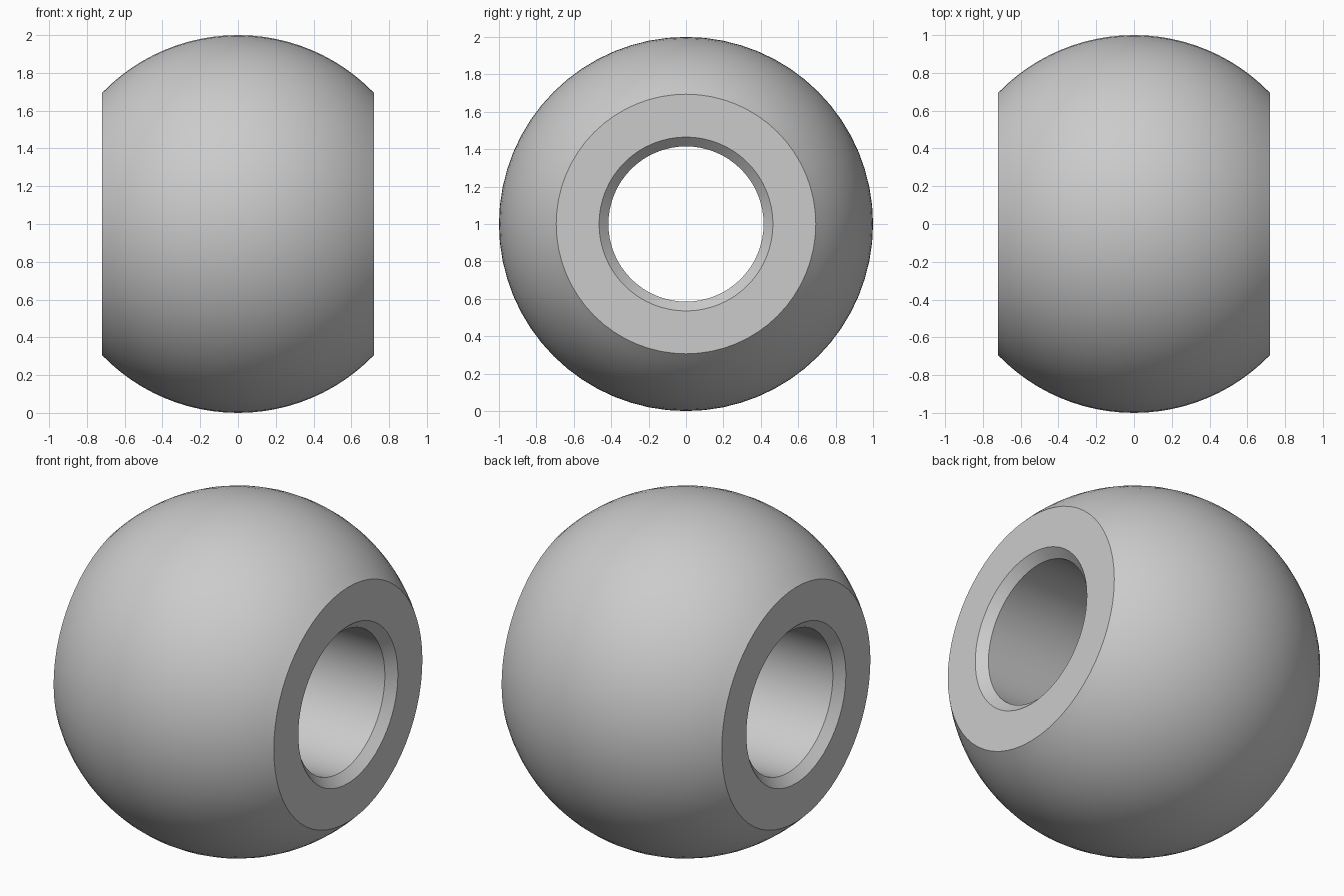
import bpy, bmesh, math
from mathutils import Vector

cube = bpy.data.objects.get("Cube")
if cube:
    bpy.data.objects.remove(cube, do_unlink=True)

RADIUS, HALF_WIDTH = 1.0, 0.72
BORE, CHAMFER = 0.415, 0.05
SEGMENTS, ARC_STEPS = 64, 24

# Plain grey material
grey = bpy.data.materials.new("plain_grey")
grey.use_nodes = True
colour = (0.6, 0.6, 0.6, 1)
grey.diffuse_color = colour
grey.node_tree.nodes["Principled BSDF"].inputs["Base Color"].default_value = colour

# Closed cross-section (x along the bore, z outward): ball arc, then chamfered bore
limit = math.asin(HALF_WIDTH / RADIUS)
angles = [-limit + 2 * limit * i / ARC_STEPS for i in range(ARC_STEPS + 1)]
profile = [(RADIUS * math.sin(a), RADIUS * math.cos(a)) for a in angles]
profile += [(HALF_WIDTH, BORE + CHAMFER), (HALF_WIDTH - CHAMFER, BORE),
            (CHAMFER - HALF_WIDTH, BORE), (-HALF_WIDTH, BORE + CHAMFER)]

# Revolve the section around the bore axis
bm = bmesh.new()
verts = [bm.verts.new((x, 0, r)) for x, r in profile]
edges = [bm.edges.new((v, verts[(i + 1) % len(verts)])) for i, v in enumerate(verts)]
bmesh.ops.spin(bm, geom=verts + edges, cent=Vector(), axis=Vector((1, 0, 0)),
               angle=math.tau, steps=SEGMENTS, use_duplicate=False)
bmesh.ops.remove_doubles(bm, verts=bm.verts[:], dist=0.0001)
bmesh.ops.recalc_face_normals(bm, faces=bm.faces[:])

mesh = bpy.data.meshes.new("bored_ball")
bm.to_mesh(mesh)
bm.free()
mesh.materials.append(grey)
ball = bpy.data.objects.new("bored_ball", mesh)
ball.location.z = RADIUS
bpy.context.collection.objects.link(ball)

# Smooth the curved surfaces, keep rims sharp
bpy.ops.object.select_all(action='DESELECT')
ball.select_set(True)
bpy.context.view_layer.objects.active = ball
bpy.ops.object.shade_smooth_by_angle(angle=math.radians(30))
